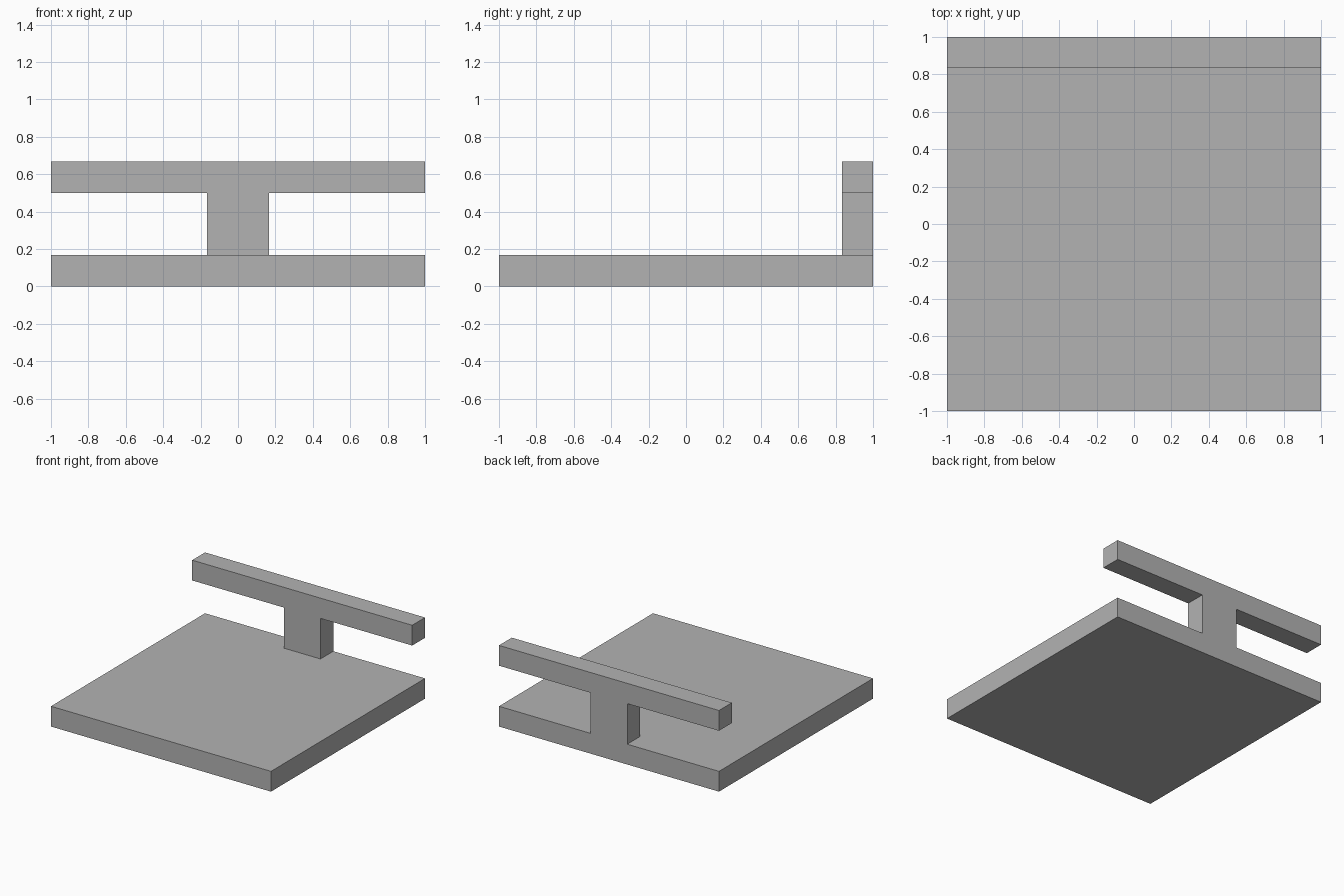
import bpy
import bmesh
from mathutils import Vector

cube = bpy.data.objects.get("Cube")
if cube:
    bpy.data.objects.remove(cube, do_unlink=True)

U = 1 / 6  # thickness shared by every part

# Single flat grey
grey = bpy.data.materials.new("plain_grey")
grey.use_nodes = True
colour = (0.45, 0.45, 0.45, 1)
grey.diffuse_color = colour
grey.node_tree.nodes["Principled BSDF"].inputs["Base Color"].default_value = colour


def extrude_profile(name, points, y_front, y_back):
    """Extrude an x-z outline along y into a closed solid."""
    bm = bmesh.new()
    face = bm.faces.new([bm.verts.new((x, y_front, z)) for x, z in points])
    result = bmesh.ops.extrude_face_region(bm, geom=[face])
    verts = [v for v in result["geom"] if isinstance(v, bmesh.types.BMVert)]
    bmesh.ops.translate(bm, verts=verts, vec=Vector((0, y_back - y_front, 0)))
    bmesh.ops.recalc_face_normals(bm, faces=bm.faces)
    mesh = bpy.data.meshes.new(name)
    bm.to_mesh(mesh)
    bm.free()
    mesh.materials.append(grey)
    obj = bpy.data.objects.new(name, mesh)
    bpy.context.collection.objects.link(obj)
    return obj


def mirrored(half):
    """Complete a right-hand outline with its left-hand reflection."""
    return half + [(-x, z) for x, z in reversed(half)]


# Square slab
extrude_profile("base_slab", mirrored([(1, 0), (1, U)]), -1, 1)

# T-shaped back: central post carrying a full-width rail
back_half = [(U, U), (U, 3 * U), (1, 3 * U), (1, 4 * U)]
extrude_profile("back_post_and_rail", mirrored(back_half), 1 - U, 1)
